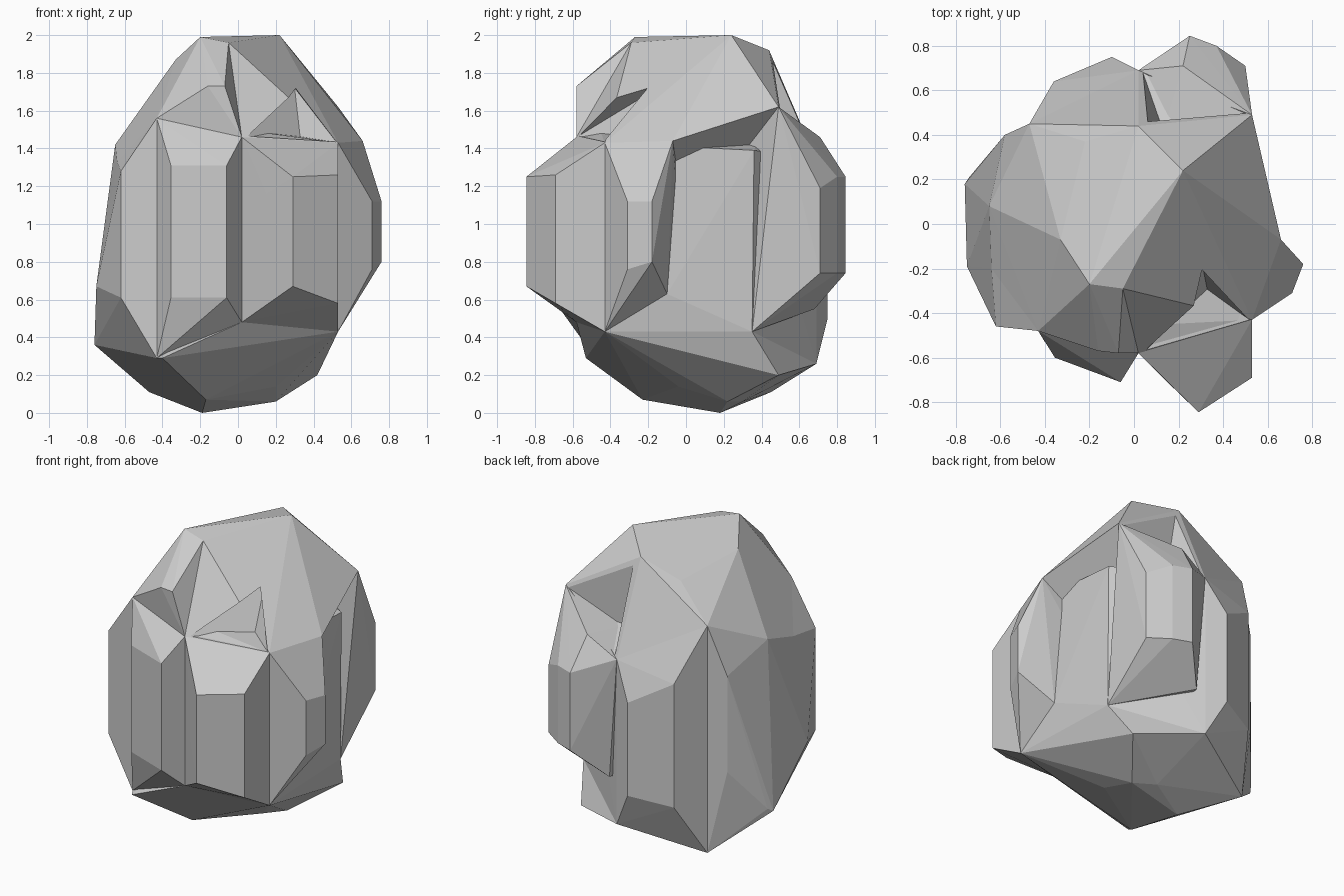
import bpy, bmesh

if "Cube" in bpy.data.objects:
    bpy.data.objects.remove(bpy.data.objects["Cube"])


def hull(name, columns, points=()):
    """Convex chunk from upright edges (x, y, z_low, z_high) plus loose points."""
    bm = bmesh.new()
    for x, y, lo, hi in columns:
        bm.verts.new((x, y, lo))
        bm.verts.new((x, y, hi))
    for p in points:
        bm.verts.new(p)
    res = bmesh.ops.convex_hull(bm, input=bm.verts[:])
    junk = {v for v in res["geom_interior"] + res["geom_unused"]
            if isinstance(v, bmesh.types.BMVert)}
    bmesh.ops.delete(bm, geom=list(junk), context='VERTS')
    bmesh.ops.recalc_face_normals(bm, faces=bm.faces[:])
    me = bpy.data.meshes.new(name)
    bm.to_mesh(me)
    bm.free()
    ob = bpy.data.objects.new(name, me)
    bpy.context.collection.objects.link(ob)
    return ob


def combine(target, others, operation):
    """Apply one boolean per helper object, then delete the helpers."""
    for o in others:
        mod = target.modifiers.new(o.name, 'BOOLEAN')
        mod.operation = operation
        mod.solver = 'EXACT'
        mod.object = o
    bpy.context.view_layer.update()
    dg = bpy.context.evaluated_depsgraph_get()
    mesh = bpy.data.meshes.new_from_object(target.evaluated_get(dg))
    target.modifiers.clear()
    target.data = mesh
    for o in others:
        bpy.data.objects.remove(o)


AXIS = (0, 0, 0.5, 1.4)

# main corner edges shared between neighbouring facets
FRONT = (0.02, -0.58, 0.48, 1.46)
FRONT_LEFT = (-0.43, -0.48, 0.29, 1.56)
FRONT_RIGHT = (0.53, -0.43, 0.43, 1.43)
BACK = (0.02, 0.69, 0.26, 1.34)
BACK_LEFT = (-0.47, 0.45, 0.11, 1.60)
RIGHT_LIP = (0.66, -0.07, 1.44)
BACK_RIGHT_LIP = (0.53, 0.49, 1.62)
LEFT_TOP = (-0.65, 0.08, 1.42)
LEFT_LOW = (-0.76, 0.18, 0.36)
LEFT_KNEE = (-0.75, -0.19, 0.67)
LEFT_SHOULDER = (-0.64, -0.2, 1.33)
RIGHT_LOW = (0.54, -0.1, 0.63)
BACK_RIGHT_LOW = (0.50, 0.35, 0.43)
CROWN = [(-0.2, -0.27, 1.99), (-0.05, -0.29, 1.96)]
corners = [FRONT, FRONT_LEFT, FRONT_RIGHT, BACK, BACK_LEFT]
highs = [(x, y, hi) for x, y, lo, hi in corners]
lows = [(x, y, lo) for x, y, lo, hi in corners]

# core, hollowed on the right between the two bulges
core = hull("rock", corners, [
    (0.43, 0.0, 1.31), (0.50, 0.36, 1.39), RIGHT_LOW, BACK_RIGHT_LOW,
    LEFT_TOP, LEFT_LOW, LEFT_SHOULDER, LEFT_KNEE])

# domed cap with overhanging lip, notched at the front right and back right
cap = hull("cap", [], highs + CROWN + [
    RIGHT_LIP, BACK_RIGHT_LIP, LEFT_TOP, (0, 0, 0.95),
    (0.22, 0.24, 2.0), (0.02, 0.44, 1.92), (-0.22, 0.37, 1.80),
    (-0.33, -0.07, 1.87), (0.30, -0.14, 1.72)])
front_notch = hull("front_notch", [], [
    (0.05, -0.57, 1.465), (0.30, -0.15, 1.72), (0.52, -0.43, 1.435),
    (0.33, -0.30, 1.45), (0.35, -0.70, 1.70)])
back_notch = hull("back_notch", [], [
    (0.06, 0.46, 1.87), (0.52, 0.50, 1.63), (0.04, 0.68, 1.36),
    (0.12, 0.45, 1.45), (0.40, 0.48, 1.48), (0.30, 0.80, 1.80)])
combine(cap, [front_notch, back_notch], 'DIFFERENCE')

chunks = [
    cap,
    # ridge running down the front of the cap
    hull("front_ridge", [], CROWN + highs[:2] + [
        (-0.07, -0.58, 1.73), (-0.16, -0.57, 1.73), (-0.33, -0.07, 1.87), (-0.1, -0.2, 1.4)]),
    # underside
    hull("base", [], lows + [
        LEFT_LOW, RIGHT_LOW, BACK_RIGHT_LOW, (0, 0, 0.8), (-0.40, -0.53, 0.29),
        (-0.19, 0.18, 0.0), (-0.17, -0.23, 0.07), (0.20, -0.04, 0.14),
        (0.20, 0.22, 0.06), (0.07, 0.30, 0.06), (0.42, 0.49, 0.20)]),
    # raised facets around the sides
    hull("front_right_facet", [AXIS, FRONT, FRONT_RIGHT, (0.15, -0.71, 0.85, 1.16),
                               (0.29, -0.845, 0.67, 1.25), (0.53, -0.69, 0.58, 1.26)]),
    hull("front_left_facet", [AXIS, FRONT, FRONT_LEFT, (-0.06, -0.71, 0.61, 1.31),
                              (-0.355, -0.6, 0.61, 1.31)]),
    hull("left_front_facet", [AXIS, FRONT_LEFT, (-0.62, -0.46, 0.61, 1.28)],
         [LEFT_SHOULDER, LEFT_KNEE, LEFT_LOW]),
    hull("left_back_facet", [AXIS, BACK_LEFT, (-0.58, 0.40, 0.65, 1.28)],
         [LEFT_TOP, LEFT_LOW, (-0.67, 0.15, 0.85), (-0.74, 0.21, 0.38)]),
    hull("back_left_facet", [AXIS, BACK_LEFT, BACK, (-0.36, 0.64, 0.45, 1.26),
                             (-0.10, 0.75, 0.50, 1.11)]),
    hull("back_right_facet", [AXIS, (0.25, 0.845, 0.74, 1.25),
                              (0.37, 0.80, 0.74, 1.25), (0.50, 0.71, 0.74, 1.19)],
         [BACK_RIGHT_LIP, BACK_RIGHT_LOW, (0.22, 0.71, 1.46), highs[3], (0.08, 0.68, 0.55)]),
    hull("right_facet", [AXIS, FRONT_RIGHT, (0.76, -0.18, 0.80, 1.12),
                         (0.71, -0.31, 0.76, 1.12)], [RIGHT_LIP, RIGHT_LOW]),
]

# fuse every chunk into one flat-shaded rock
combine(core, chunks, 'UNION')
for p in core.data.polygons:
    p.use_smooth = False
